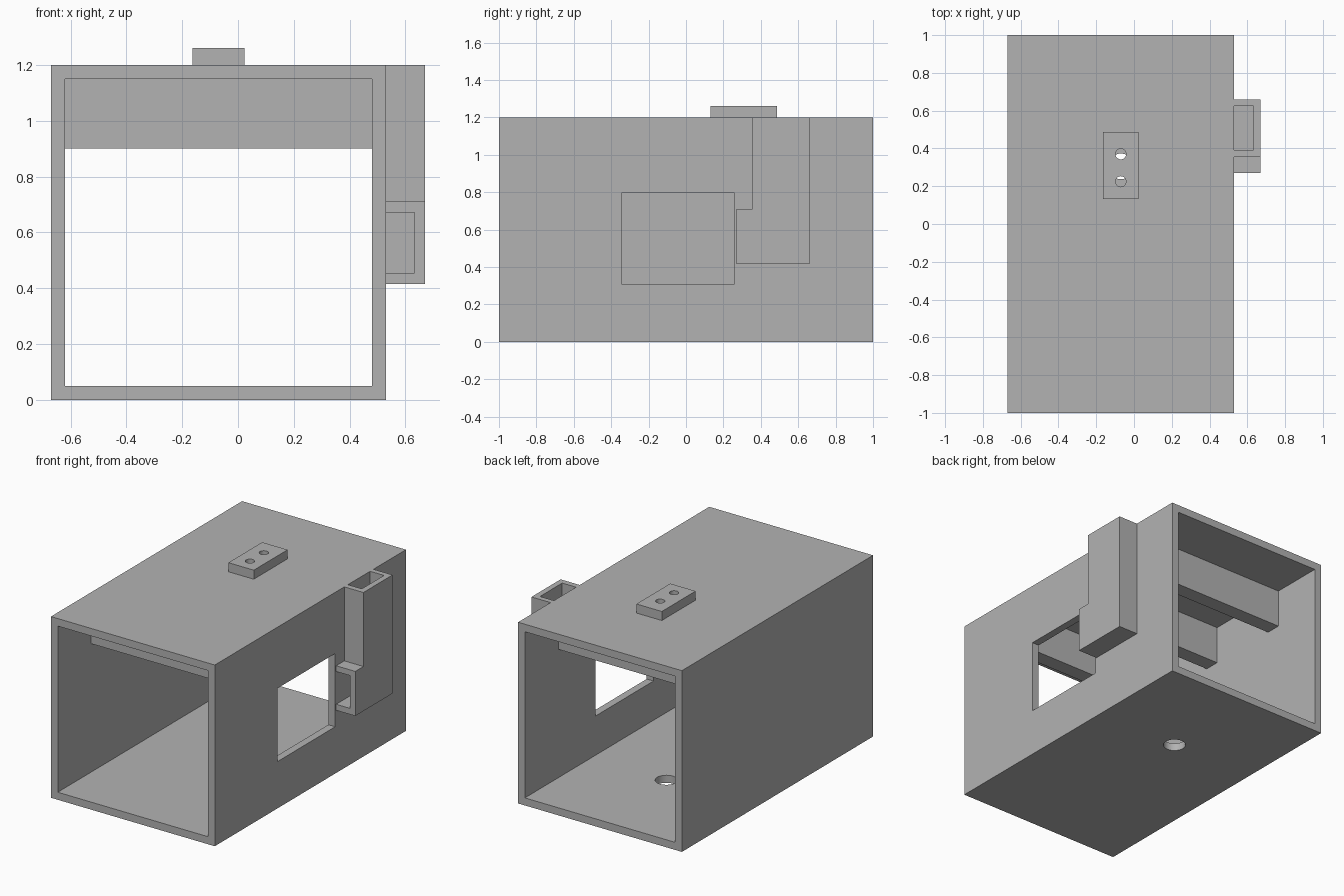
import bpy
import bmesh
from math import radians

cube = bpy.data.objects.get("Cube")
if cube:
    bpy.data.objects.remove(cube, do_unlink=True)

grey = bpy.data.materials.new("plain_grey")
grey.use_nodes = True
colour = (0.45, 0.45, 0.45, 1)
grey.diffuse_color = colour
grey.node_tree.nodes["Principled BSDF"].inputs["Base Color"].default_value = colour


def add_object(name, bm):
    bmesh.ops.recalc_face_normals(bm, faces=bm.faces)
    mesh = bpy.data.meshes.new(name)
    bm.to_mesh(mesh)
    bm.free()
    mesh.materials.append(grey)
    obj = bpy.data.objects.new(name, mesh)
    bpy.context.collection.objects.link(obj)
    return obj


def box(name, xs, ys, zs):
    bm = bmesh.new()
    bmesh.ops.create_cube(bm, size=1)
    for v in bm.verts:
        v.co = [r[0] if c < 0 else r[1] for c, r in zip(v.co, (xs, ys, zs))]
    return add_object(name, bm)


def rod(name, x, y, radius, zs):
    bm = bmesh.new()
    bmesh.ops.create_cone(bm, cap_ends=True, segments=32, radius1=radius,
                          radius2=radius, depth=zs[1] - zs[0])
    bmesh.ops.translate(bm, verts=bm.verts, vec=(x, y, sum(zs) / 2))
    return add_object(name, bm)


def extrude_x(name, profile, xs):
    bm = bmesh.new()
    face = bm.faces.new([bm.verts.new((xs[0], y, z)) for y, z in profile])
    new = bmesh.ops.extrude_face_region(bm, geom=[face])["geom"]
    bmesh.ops.translate(bm, vec=(xs[1] - xs[0], 0, 0),
                        verts=[v for v in new if isinstance(v, bmesh.types.BMVert)])
    return add_object(name, bm)


def cut(target, cutters):
    for cutter in cutters:
        cutter.hide_render = True
        mod = target.modifiers.new("cut", 'BOOLEAN')
        mod.operation = 'DIFFERENCE'
        mod.solver = 'EXACT'
        mod.object = cutter
        with bpy.context.temp_override(object=target, active_object=target):
            bpy.ops.object.modifier_apply(modifier=mod.name)
        bpy.data.objects.remove(cutter, do_unlink=True)


def roof_holes():
    return [rod("hole_cutter", MID, y, 0.028, (1.1, 1.4)) for y in (0.225, 0.37)]


MID = -0.07          # centre line of the tunnel
LEFT, RIGHT = -0.62, 0.48

# Open-ended housing with side window, floor hole and two roof holes
housing = box("housing", (LEFT - 0.05, RIGHT + 0.05), (-1, 1), (0, 1.2))
cut(housing, [
    box("tunnel_cutter", (LEFT, RIGHT), (-1.1, 1.1), (0.05, 1.15)),
    box("window_cutter", (0.4, 0.6), (-0.345, 0.26), (0.31, 0.795)),
    rod("floor_hole_cutter", MID, 0.305, 0.068, (-0.1, 0.1)),
] + roof_holes())

# Mounting block on the roof
block = box("roof_block", (-0.163, 0.023), (0.132, 0.486), (1.2, 1.26))
cut(block, roof_holes())

# Cross beams under the roof
for name, y in (("front_beam", -0.6), ("middle_beam", 0.01), ("back_beam", 0.6)):
    box(name, (LEFT, RIGHT), (y - 0.05, y + 0.05), (0.9, 1.15))

# Side duct: open at the top and at its lower front end
duct = extrude_x("side_duct", [(0.27, 0.415), (0.66, 0.415), (0.66, 1.2),
                               (0.355, 1.2), (0.355, 0.71), (0.27, 0.71)],
                 (0.53, 0.67))
cut(duct, [extrude_x("duct_cutter", [(0.2, 0.455), (0.625, 0.455), (0.625, 1.3),
                                     (0.393, 1.3), (0.393, 0.672), (0.2, 0.672)],
                     (0.5, 0.632))])

# Smooth round holes, sharp edges elsewhere
bpy.ops.object.select_all(action='DESELECT')
for obj in (housing, block):
    obj.select_set(True)
bpy.context.view_layer.objects.active = housing
bpy.ops.object.shade_smooth_by_angle(angle=radians(30))
